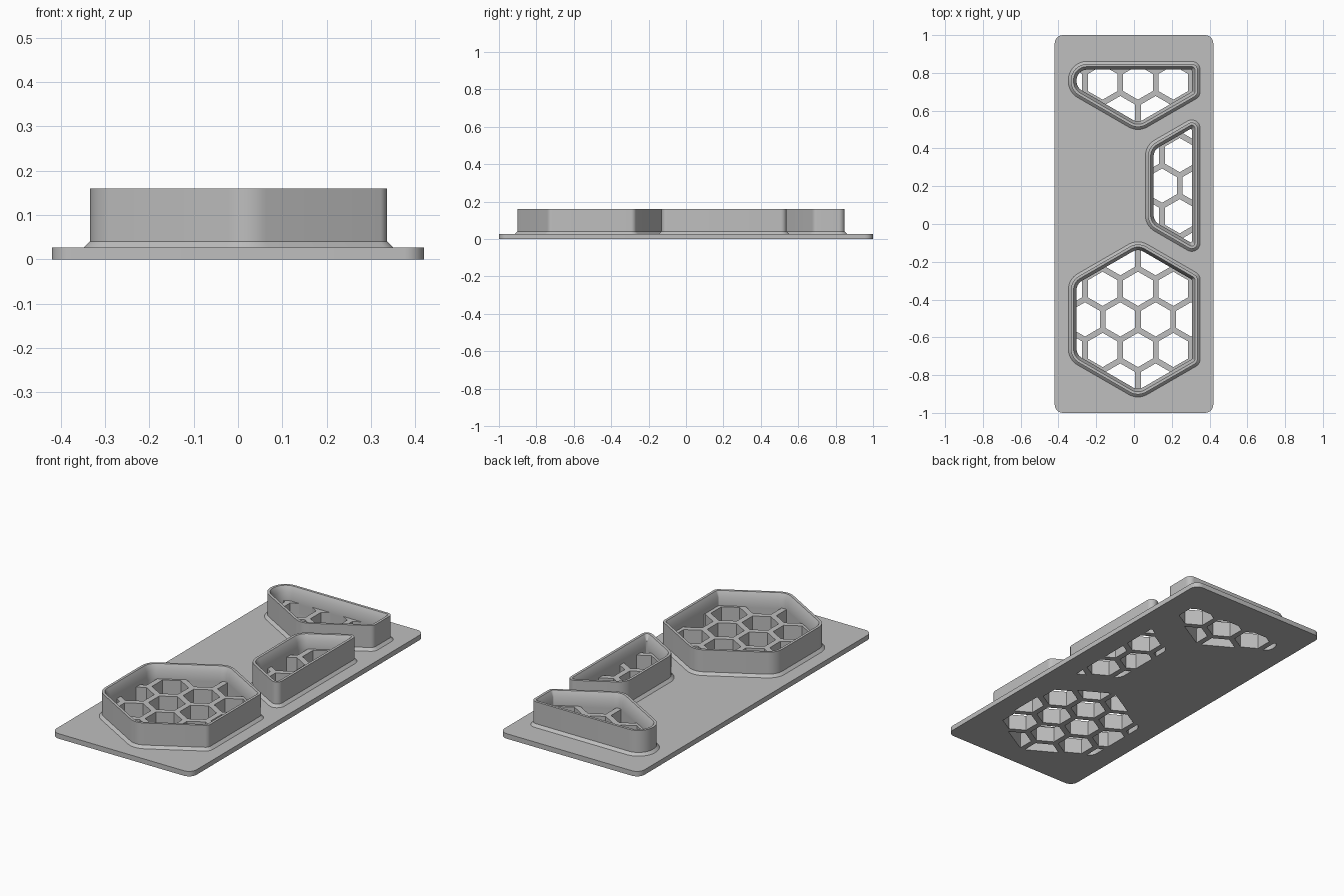
import bpy, bmesh, math
from mathutils import Vector

old = bpy.data.objects.get("Cube")
if old:
    bpy.data.objects.remove(old, do_unlink=True)

grey = bpy.data.materials.new("light_grey")
grey.use_nodes = True
grey.diffuse_color = (0.52, 0.52, 0.52, 1)
grey.node_tree.nodes["Principled BSDF"].inputs["Base Color"].default_value = grey.diffuse_color

PLATE_TOP, GRID_TOP, RIM_TOP = 0.027, 0.085, 0.16
APOTHEM, WALL = 0.355, 0.03
PITCH, BAR = 0.187, 0.03


def direction(deg):
    return Vector((math.cos(math.radians(deg)), math.sin(math.radians(deg))))


def outline(center, sides, inset=0.0, steps=8):
    """Rounded convex polygon from (normal angle, distance) sides."""
    points = []
    for i, (a, da) in enumerate(sides):
        b, db = sides[(i + 1) % len(sides)]
        radius = max((0.03 if 0 in (a, b) else 0.085) - inset, 0.006)
        na, nb = direction(a), direction(b)
        ra, rb = da - inset - radius, db - inset - radius
        det = na.x * nb.y - na.y * nb.x
        mid = Vector(((ra * nb.y - rb * na.y) / det, (na.x * rb - nb.x * ra) / det))
        turn = (b - a) % 360
        for k in range(steps + 1):
            points.append(Vector(center) + mid + direction(a + turn * k / steps) * radius)
    return points


def clip(poly, boundary):
    """Keep the part of a polygon inside a convex counter-clockwise boundary."""
    for i, p in enumerate(boundary):
        edge = boundary[(i + 1) % len(boundary)] - p
        if edge.length < 1e-5:
            continue
        side = [edge.x * (q.y - p.y) - edge.y * (q.x - p.x) for q in poly]
        kept = []
        for j, q in enumerate(poly):
            n = (j + 1) % len(poly)
            if side[j] >= 0:
                kept.append(q)
            if side[j] * side[n] < 0:
                kept.append(q.lerp(poly[n], side[j] / (side[j] - side[n])))
        poly = kept
        if len(poly) < 3:
            return []
    return poly


def area(poly):
    return 0.5 * sum(p.x * poly[i - 1].y * -1 + p.y * poly[i - 1].x for i, p in enumerate(poly))


def add_loft(bm, rings, caps=False):
    """Join rings of (points, height) into a skin."""
    loops = [[bm.verts.new((p.x, p.y, z)) for p in pts] for pts, z in rings]
    for low, high in zip(loops, loops[1:]):
        for i in range(len(low)):
            j = (i + 1) % len(low)
            bm.faces.new((low[i], low[j], high[j], high[i]))
    if caps:
        bm.faces.new(loops[0][::-1])
        bm.faces.new(loops[-1])


def make_object(name, bm):
    mesh = bpy.data.meshes.new(name)
    bm.to_mesh(mesh)
    bm.free()
    mesh.materials.append(grey)
    obj = bpy.data.objects.new(name, mesh)
    bpy.context.collection.objects.link(obj)
    return obj


def prism(name, points, bottom, top):
    bm = bmesh.new()
    add_loft(bm, [(points, bottom), (points, top)], caps=True)
    return make_object(name, bm)


def cut(obj, cutter):
    mod = obj.modifiers.new("cells", "BOOLEAN")
    mod.operation, mod.solver, mod.object = "DIFFERENCE", "EXACT", cutter
    graph = bpy.context.evaluated_depsgraph_get()
    mesh = bpy.data.meshes.new_from_object(obj.evaluated_get(graph))
    obj.modifiers.clear()
    obj.data = mesh


def smooth(obj):
    bpy.ops.object.select_all(action="DESELECT")
    obj.select_set(True)
    bpy.context.view_layer.objects.active = obj
    bpy.ops.object.shade_smooth_by_angle(angle=math.radians(30))


def cell_cutter(center, boundary):
    """Honeycomb cells around a window centre, trimmed to the window."""
    bm = bmesh.new()
    radius = (PITCH - BAR) / math.sqrt(3)
    for row in range(-3, 4):
        for col in range(-4, 5):
            # The middle row has a bar on the centre line
            shift = 0.5 if row % 2 == 0 else 0
            mid = Vector(center) + Vector(((col + shift) * PITCH, row * PITCH * math.sqrt(0.75)))
            cell = [mid + direction(30 + 60 * k) * radius for k in range(6)]
            cell = clip(cell, boundary)
            if len(cell) > 2 and area(cell) > 1e-4:
                add_loft(bm, [(cell, -0.05), (cell, 0.3)], caps=True)
    bmesh.ops.remove_doubles(bm, verts=bm.verts, dist=1e-5)
    obj = make_object("cell_cutter", bm)
    obj.hide_render = True
    return obj


# Base plate with rounded corners
corners = []
for sx, sy, start in ((1, 1, 0), (-1, 1, 90), (-1, -1, 180), (1, -1, 270)):
    for k in range(9):
        corners.append(Vector((sx * 0.375, sy * 0.955)) + direction(start + 90 * k / 8) * 0.045)
plate = prism("base_plate", corners, 0, PLATE_TOP)

# Windows are hexagons trimmed by the plate margins
windows = {
    "front": ((0.021, -0.505),
              [(0, 0.315)] + [(a, APOTHEM) for a in range(60, 360, 60)]),
    "middle": ((0.429, 0.203),
               [(0, -0.093)] + [(a, APOTHEM) for a in (120, 180, 240)]),
    "back": ((0.021, 0.911),
             [(0, 0.315), (90, -0.064)] + [(a, APOTHEM) for a in (180, 240, 300)]),
}

for name, (center, sides) in windows.items():
    def ring(inset):
        return outline(center, sides, inset)

    # Raised frame with a flared foot and a bevelled inner lip
    bm = bmesh.new()
    add_loft(bm, [
        (ring(-0.014), PLATE_TOP),
        (ring(0), 0.041),
        (ring(0), RIM_TOP),
        (ring(0.014), RIM_TOP),
        (ring(WALL), 0.13),
        (ring(WALL), GRID_TOP - 0.005),
    ])
    smooth(make_object(name + "_frame", bm))

    # Honeycomb grid inside the frame
    grid = prism(name + "_honeycomb", ring(WALL - 0.006), PLATE_TOP, GRID_TOP)
    cutter = cell_cutter(center, ring(WALL))
    cut(grid, cutter)
    cut(plate, cutter)
    bpy.data.objects.remove(cutter, do_unlink=True)
    smooth(grid)

smooth(plate)
